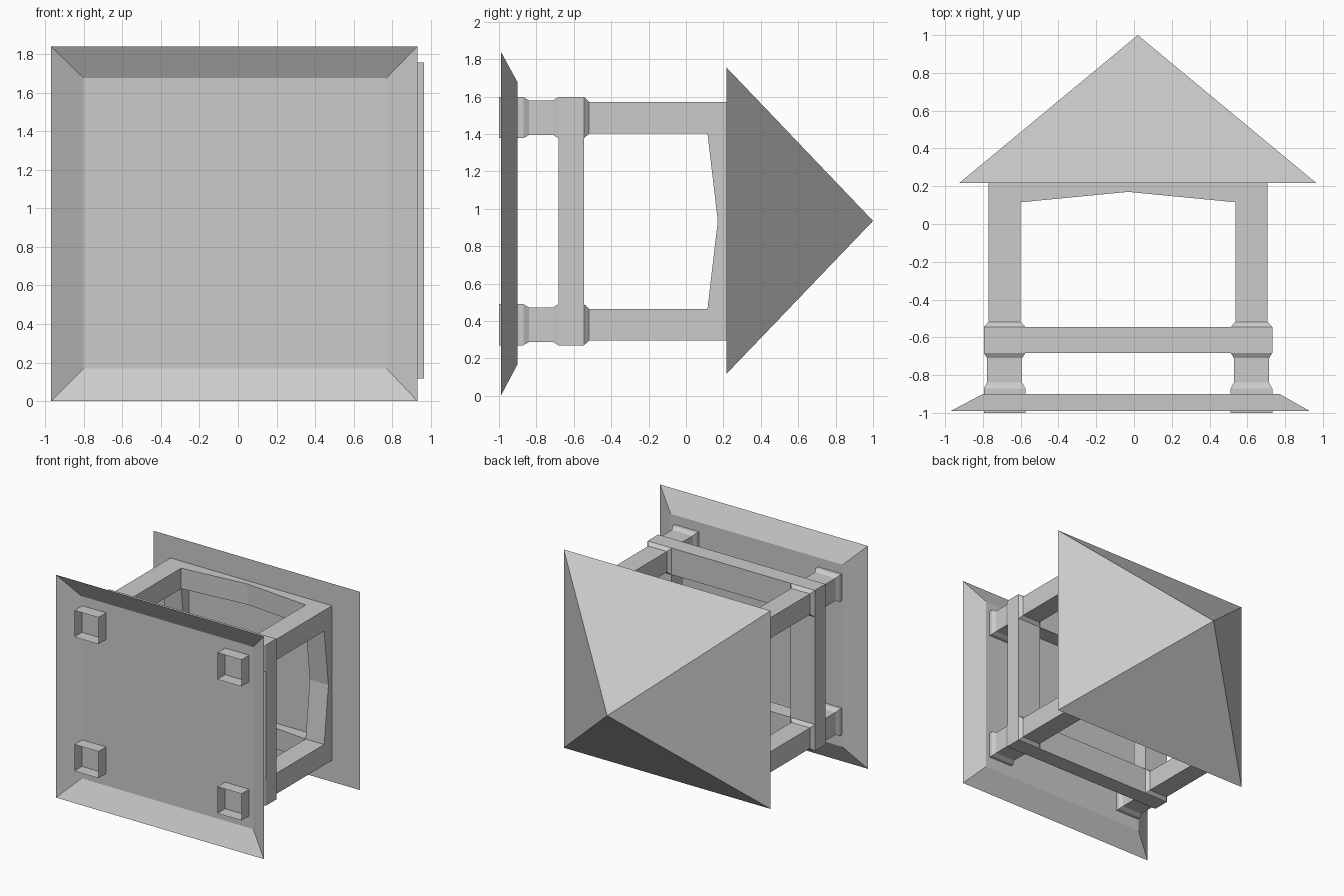
import bpy, bmesh

if "Cube" in bpy.data.objects:
    bpy.data.objects.remove(bpy.data.objects["Cube"])

POST_X = (-0.685, 0.622)   # post centres across
POST_Z = (0.38, 1.487)     # post centres in height
COLLAR, SHAFT = 0.11, 0.085  # half widths


def finish(name, bm):
    bmesh.ops.recalc_face_normals(bm, faces=bm.faces)
    mesh = bpy.data.meshes.new(name)
    bm.to_mesh(mesh)
    bm.free()
    ob = bpy.data.objects.new(name, mesh)
    bpy.context.collection.objects.link(ob)
    return ob


def loft(name, stations, cap_end=False):
    """Rectangular sections (y, x0, x1, z0, z1) joined along y."""
    bm = bmesh.new()
    rings = [[bm.verts.new(p) for p in ((x0, y, z0), (x1, y, z0), (x1, y, z1), (x0, y, z1))]
             for y, x0, x1, z0, z1 in stations]
    for a, b in zip(rings, rings[1:]):
        for i in range(4):
            j = (i + 1) % 4
            bm.faces.new((a[i], a[j], b[j], b[i]))
    if cap_end:
        bm.faces.new(rings[-1])
    return finish(name, bm)


def prism(name, profile, vec):
    """Closed profile pushed along vec."""
    bm = bmesh.new()
    face = bm.faces.new([bm.verts.new(p) for p in profile])
    ext = bmesh.ops.extrude_face_region(bm, geom=[face])
    bmesh.ops.translate(bm, vec=vec,
                        verts=[v for v in ext["geom"] if isinstance(v, bmesh.types.BMVert)])
    return finish(name, bm)


# Base: sloped skirt, open underneath
loft("base", [(-0.99, -0.97, 0.93, 0.0, 1.84), (-0.90, -0.80, 0.77, 0.17, 1.675)], cap_end=True)

# Roof: four-sided pyramid
bm = bmesh.new()
eave = [bm.verts.new(p) for p in ((-0.925, 0.217, 0.118), (0.965, 0.217, 0.118),
                                  (0.965, 0.217, 1.755), (-0.925, 0.217, 1.755))]
apex = bm.verts.new((0.02, 1.0, 0.935))
bm.faces.new(eave)
for i in range(4):
    bm.faces.new((eave[i], eave[(i + 1) % 4], apex))
finish("roof", bm)

# Posts: flared foot, neck, collar and shaft, hollow at the foot
POST_PROFILE = [(-1.0, COLLAR), (-0.87, COLLAR), (-0.84, 0.093), (-0.71, 0.093),
                (-0.683, COLLAR), (-0.545, COLLAR), (-0.518, SHAFT), (0.217, SHAFT)]
for i, x in enumerate(POST_X):
    for j, z in enumerate(POST_Z):
        loft(f"post_{i}{j}", [(y, x - h, x + h, z - h, z + h) for y, h in POST_PROFILE])

# Rails and arched beams on all four sides
for along, across, axis in ((POST_X, POST_Z, "x"), (POST_Z, POST_X, "z")):
    def place(u, y, w):
        return (u, y, w) if axis == "x" else (w, y, u)

    for k, c in enumerate(across):
        a, b = along[0] + COLLAR, along[1] - COLLAR
        prism(f"rail_{axis}{k}",
              [place(u, y, c - COLLAR) for u, y in
               ((a, -0.683), (b, -0.683), (b, -0.545), (a, -0.545))],
              place(0, 0, 2 * COLLAR))
        a, b = along[0] + SHAFT, along[1] - SHAFT
        prism(f"arch_beam_{axis}{k}",
              [place(u, y, c - SHAFT) for u, y in
               ((a, 0.115), ((a + b) / 2, 0.17), (b, 0.115), (b, 0.217), (a, 0.217))],
              place(0, 0, 2 * SHAFT))
